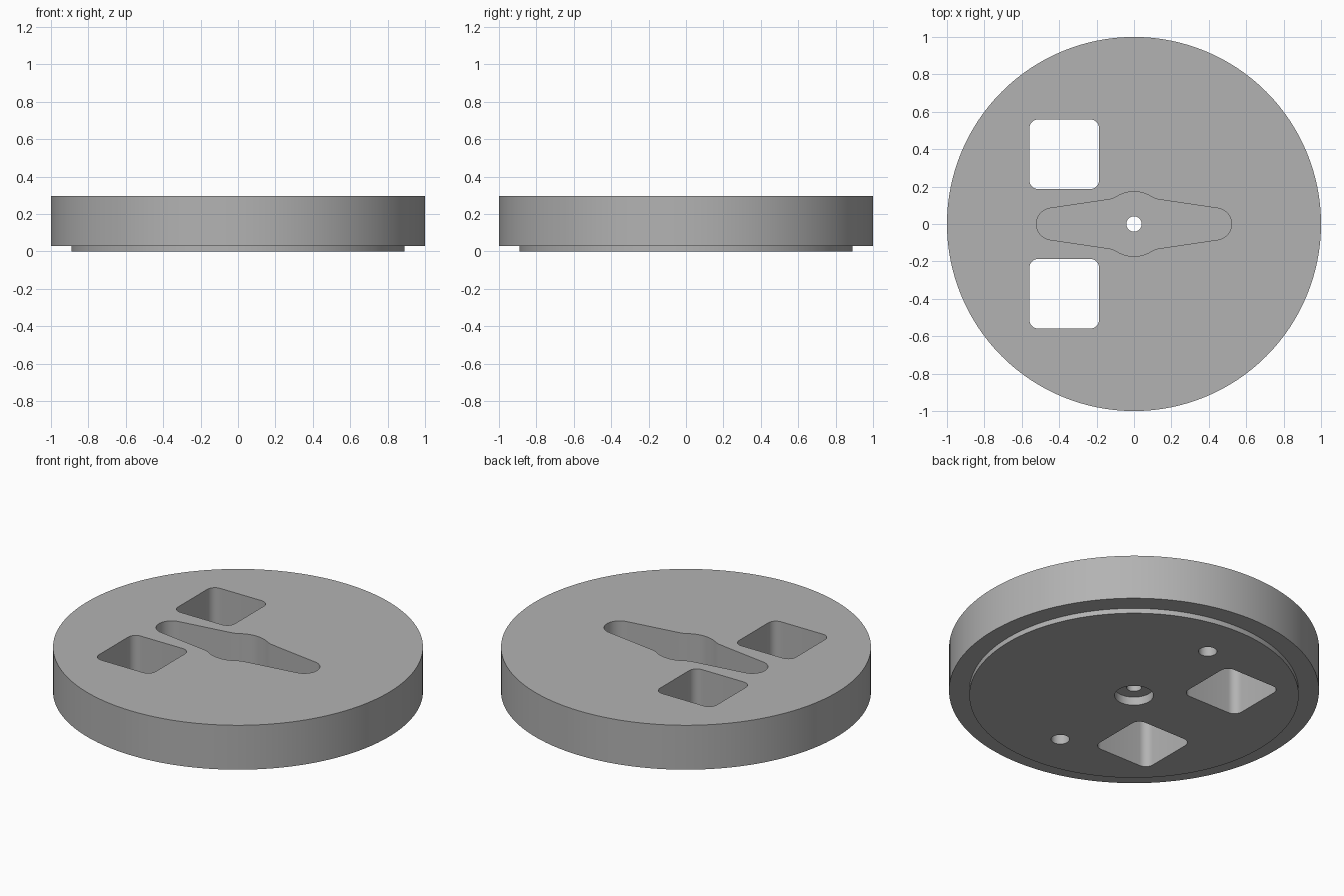
import bpy, bmesh
from math import sin, cos, radians

if "Cube" in bpy.data.objects:
    bpy.data.objects.remove(bpy.data.objects["Cube"])

grey = bpy.data.materials.new("plain grey")
grey.use_nodes = True
colour = (0.45, 0.45, 0.45, 1)
grey.diffuse_color = colour
grey.node_tree.nodes["Principled BSDF"].inputs["Base Color"].default_value = colour

TOP, STEP, SLOT_FLOOR = 0.295, 0.03, 0.1


def arc(cx, cy, r, start, end, n):
    """Points along an arc, angles in degrees."""
    angles = [radians(start + (end - start) * i / n) for i in range(n + 1)]
    return [(cx + r * cos(a), cy + r * sin(a)) for a in angles]


def circle(cx, cy, r, n):
    return arc(cx, cy, r, 0, 360, n)[:-1]


def prism(name, outline, z0, z1):
    """Extrude a counter-clockwise outline from z0 to z1."""
    bm = bmesh.new()
    face = bm.faces.new([bm.verts.new((x, y, z0)) for x, y in outline])
    top = bmesh.ops.extrude_face_region(bm, geom=[face])["geom"]
    bmesh.ops.translate(bm, vec=(0, 0, z1 - z0),
                        verts=[v for v in top if isinstance(v, bmesh.types.BMVert)])
    bmesh.ops.recalc_face_normals(bm, faces=bm.faces)
    mesh = bpy.data.meshes.new(name)
    bm.to_mesh(mesh)
    bm.free()
    mesh.materials.append(grey)
    obj = bpy.data.objects.new(name, mesh)
    bpy.context.collection.objects.link(obj)
    return obj


def boolean(target, tool, operation):
    """Apply a boolean and remove the tool object."""
    bpy.context.view_layer.objects.active = target
    mod = target.modifiers.new("boolean", 'BOOLEAN')
    mod.operation, mod.solver, mod.object = operation, 'EXACT', tool
    bpy.ops.object.modifier_apply(modifier=mod.name)
    bpy.data.objects.remove(tool)


def rounded_square(cx, cy, half, r):
    pts = []
    for i, (sx, sy) in enumerate([(1, 1), (-1, 1), (-1, -1), (1, -1)]):
        pts += arc(cx + sx * (half - r), cy + sy * (half - r), r, 90 * i, 90 * i + 90, 8)
    return pts


def slot_outline():
    """Two tapered arms with round ends and a round hub."""
    quarter = arc(0.437, 0, 0.085, 0, 82, 12)
    quarter += [(0.14, 0.13), (0.122, 0.133), (0.108, 0.138)]
    quarter += arc(0, 0, 0.173, 58, 90, 8)
    half = quarter + [(-x, y) for x, y in reversed(quarter[:-1])]
    return half + [(x, -y) for x, y in reversed(half[1:-1])]


# Disc with a shallow step underneath
disc = prism("disc", circle(0, 0, 1, 128), STEP, TOP)
boolean(disc, prism("base_step", circle(0, 0, 0.89, 128), 0, STEP + 0.05), 'UNION')

# Square windows right through, and blind pin holes in the underside
for side in (1, -1):
    boolean(disc, prism("window_cutter", rounded_square(-0.373, side * 0.373, 0.187, 0.05), -1, 1),
            'DIFFERENCE')
    boolean(disc, prism("pin_hole_cutter", circle(0, side * 0.62, 0.05, 32), -1, 0.15),
            'DIFFERENCE')

# Hub slot on top, counterbore below, and the axle hole through both
boolean(disc, prism("slot_cutter", slot_outline(), SLOT_FLOOR, 1), 'DIFFERENCE')
boolean(disc, prism("counterbore_cutter", circle(0, 0, 0.105, 48), -1, 0.05), 'DIFFERENCE')
boolean(disc, prism("axle_hole_cutter", circle(0, 0, 0.041, 32), -1, 1), 'DIFFERENCE')

# Smooth walls, sharp rims
bpy.ops.object.select_all(action='DESELECT')
disc.select_set(True)
bpy.context.view_layer.objects.active = disc
bpy.ops.object.shade_smooth_by_angle(angle=radians(30))
